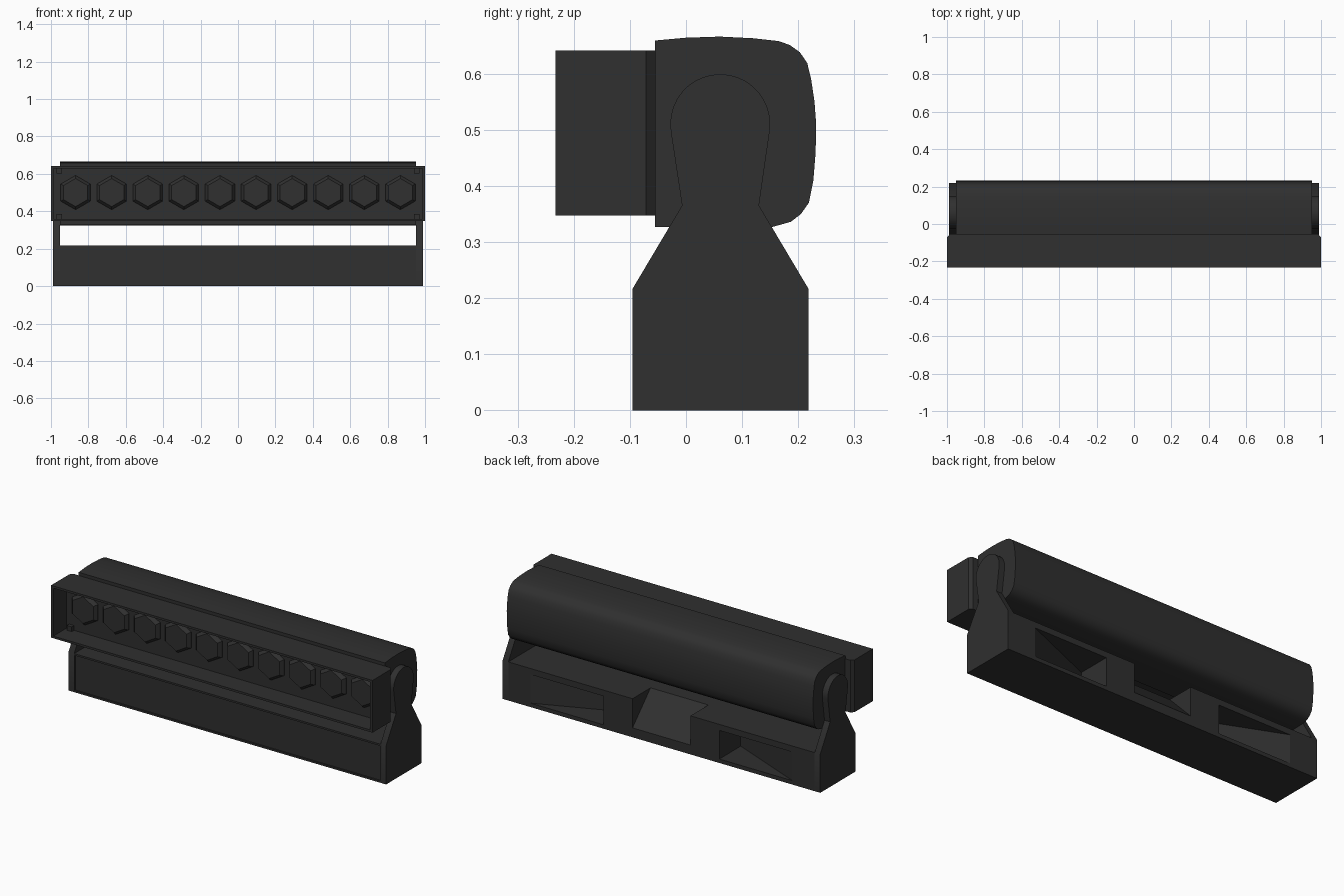
import bpy, bmesh, math

if "Cube" in bpy.data.objects:
    bpy.data.objects.remove(bpy.data.objects["Cube"])

dark = bpy.data.materials.new("charcoal_plastic")
dark.diffuse_color = (0.029, 0.029, 0.029, 1)
dark.use_nodes = True
dark.node_tree.nodes["Principled BSDF"].inputs["Base Color"].default_value = dark.diffuse_color


def loft(name, rings):
    """Closed solid through rings with equal point counts."""
    bm = bmesh.new()
    vs = [[bm.verts.new(p) for p in r] for r in rings]
    n = len(rings[0])
    for a, b in zip(vs, vs[1:]):
        for i in range(n):
            j = (i + 1) % n
            bm.faces.new((a[i], a[j], b[j], b[i]))
    bm.faces.new(vs[0])
    bm.faces.new(vs[-1])
    bmesh.ops.recalc_face_normals(bm, faces=bm.faces)
    me = bpy.data.meshes.new(name)
    bm.to_mesh(me)
    bm.free()
    me.materials.append(dark)
    ob = bpy.data.objects.new(name, me)
    bpy.context.collection.objects.link(ob)
    return ob


def rect(hx, z0, z1, y):
    return [(-hx, y, z0), (hx, y, z0), (hx, y, z1), (-hx, y, z1)]


def extrude_x(name, prof, x0, x1):
    return loft(name, [[(x, y, z) for y, z in prof] for x in (x0, x1)])


def activate(ob):
    bpy.ops.object.select_all(action='DESELECT')
    ob.select_set(True)
    bpy.context.view_layer.objects.active = ob


def smooth(ob):
    activate(ob)
    bpy.ops.object.shade_smooth_by_angle(angle=math.radians(32))


def cut(ob, cutter):
    m = ob.modifiers.new("cut", 'BOOLEAN')
    m.operation, m.solver, m.object = 'DIFFERENCE', 'EXACT', cutter
    activate(ob)
    bpy.ops.object.modifier_apply(modifier=m.name)
    bpy.data.objects.remove(cutter)


# rounded lamp housing
housing = [(-.055, .659), (0, .664), (.06, .666), (.12, .663), (.165, .658),
           (.185, .651), (.203, .638), (.216, .619), (.223, .59), (.229, .55),
           (.232, .51), (.231, .46), (.227, .41), (.219, .37), (.205, .35),
           (.187, .336), (.155, .327), (.06, .325), (-.055, .327)]
smooth(extrude_x("lamp_housing", housing, -.953, .953))

# open-fronted frame with recessed panel
Z0, Z1 = .347, .641
loft("front_frame", [rect(.985, Z0, Z1, -.054), rect(1, Z0, Z1, -.071),
                     rect(1, Z0, Z1, -.233), rect(.986, Z0 + .012, Z1 - .012, -.233),
                     rect(.986, Z0 + .012, Z1 - .012, -.115)])


# row of bevelled hexagonal lenses
def hexagon(cx, r, y):
    return [(cx + r * math.sin(k * math.pi / 3), y, .5 + r * math.cos(k * math.pi / 3))
            for k in range(6)]


for i in range(10):
    cx = (i - 4.5) * .193
    loft("hex_lens", [hexagon(cx, .092, -.113), hexagon(cx, .09, -.122),
                      hexagon(cx, .075, -.138)])

# small corner posts on the panel
for sx in (-1, 1):
    for z in (Z0 + .025, Z1 - .025):
        ob = loft("corner_post", [rect(.015, z - .014, z + .014, y) for y in (-.113, -.135)])
        ob.location.x = sx * .955

# side arms with round pivot ends
arm = [(-.095, 0), (.218, 0), (.218, .217), (.13, .365)]
arm += [(.061 + .089 * math.cos(math.radians(a)), .51 + .089 * math.sin(math.radians(a)))
        for a in range(-10, 191, 10)]
arm += [(-.007, .365), (-.095, .217)]
for s in (-1, 1):
    smooth(extrude_x("side_arm", arm, s * .953, s * .988))

# base bar with shallow front panel
base = loft("base_bar", [rect(.96, 0, .217, .218), rect(.96, 0, .217, -.095),
                         rect(.95, .01, .207, -.095), rect(.95, .01, .207, -.087)])

# sloped notch in the middle of the back
cut(base, extrude_x("notch_cutter", [(.058, .217), (.038, .2376), (.238, .2376),
                                     (.238, .0324)], -.18, .18))

# ramped pockets on both sides of the back
for s in (-1, 1):
    plan = [(s * .36, .028), (s * .36, .24), (s * .869, .24)]
    cut(base, loft("pocket_cutter", [[(x, y, z) for x, y in plan] for z in (.022, .183)]))
